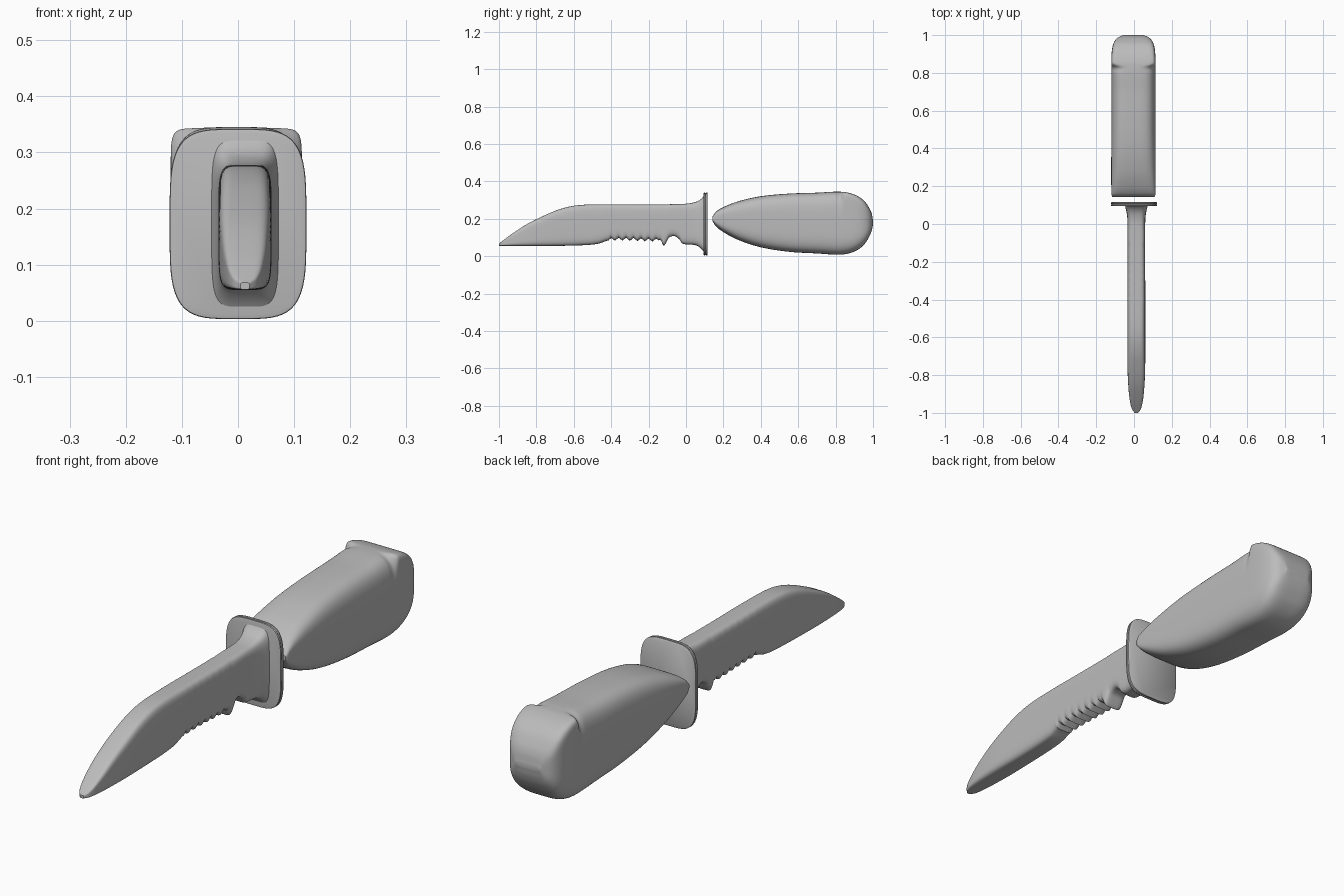
import bpy, bmesh, math

cube = bpy.data.objects.get("Cube")
if cube:
    bpy.data.objects.remove(cube, do_unlink=True)

grey = bpy.data.materials.new("plain grey")
grey.use_nodes = True
colour = (0.5, 0.5, 0.5, 1)
grey.diffuse_color = colour
grey.node_tree.nodes["Principled BSDF"].inputs["Base Color"].default_value = colour


def curve(points):
    """Smooth function through (y, value) points."""
    def slope(i):
        a, b = points[max(i - 1, 0)], points[min(i + 1, len(points) - 1)]
        return (b[1] - a[1]) / (b[0] - a[0])

    def value(y):
        i = 0
        while i < len(points) - 2 and y > points[i + 1][0]:
            i += 1
        (y0, v0), (y1, v1) = points[i], points[i + 1]
        h = y1 - y0
        t = min(max((y - y0) / h, 0), 1)
        s = 1 - t
        return (v0 * s * s * (1 + 2 * t) + v1 * t * t * (3 - 2 * t)
                + h * t * s * (slope(i) * s - slope(i + 1) * t))
    return value


def power(v, n):
    return math.copysign(abs(v) ** (2 / n), v)


def loft(name, stations, sides=64, angle=40):
    """Skin rounded-box sections: (y, centre x, half width, low, high, bottom and top squareness)."""
    bm = bmesh.new()
    rings = []
    for y, cx, half, low, high, n_low, n_high in stations:
        ring = []
        for k in range(sides):
            a = 2 * math.pi * (k + 0.5) / sides
            n = n_high if math.sin(a) > 0 else n_low
            ring.append(bm.verts.new((
                cx + half * power(math.cos(a), n), y,
                (low + high) / 2 + (high - low) / 2 * power(math.sin(a), n))))
        rings.append(ring)
    for r, s in zip(rings, rings[1:]):
        for k in range(sides):
            j = (k + 1) % sides
            bm.faces.new((r[k], r[j], s[j], s[k]))
    bm.faces.new(rings[0])
    bm.faces.new(rings[-1])
    bmesh.ops.recalc_face_normals(bm, faces=bm.faces)
    mesh = bpy.data.meshes.new(name)
    bm.to_mesh(mesh)
    bm.free()
    mesh.materials.append(grey)
    obj = bpy.data.objects.new(name, mesh)
    bpy.context.collection.objects.link(obj)
    bpy.ops.object.select_all(action="DESELECT")
    obj.select_set(True)
    bpy.context.view_layer.objects.active = obj
    bpy.ops.object.shade_smooth_by_angle(angle=math.radians(angle))
    return obj


# Blade with serrations, finger notch and flared root
spine = curve([(-1, .068), (-.93, .12), (-.85, .172), (-.76, .217), (-.68, .25), (-.6, .27),
               (-.5, .277), (-.2, .277), (0, .281), (.05, .29), (.08, .306), (.105, .335)])
edge = curve([(-1, .056), (-.75, .055), (-.55, .059), (-.47, .067), (-.4, .088), (-.16, .084),
              (-.135, .085), (-.12, .056), (-.105, .075), (-.09, .1), (-.06, .107), (-.035, .09),
              (-.02, .068), (.03, .062), (.06, .056), (.085, .036), (.105, .01)])
blade_half = curve([(-1, .008), (-.985, .021), (-.95, .032), (-.88, .041), (-.75, .047),
                    (0, .047), (.05, .05), (.105, .062)])


def teeth(y):
    return .016 * abs((y / .04) % 1 * 2 - 1) - .006 if -.42 < y < -.14 else 0


stations = []
for i in range(222):
    y = -1 + i * .005
    stations.append((y, .0125, blade_half(y), edge(y) + teeth(y), spine(y), 5, 5))
loft("blade", stations)

# Guard plate with a shallow groove round its rim
loft("guard", [(y, 0, .122 - d, .003 + d, .342 - d, 4, 4) for y, d in
               ((.094, .008), (.096, .001), (.101, 0), (.103, .003),
                (.106, .003), (.108, 0), (.113, 0), (.116, .004))])

# Handle: wedge front, swelling grip, square-topped rounded pommel
top = curve([(.143, .215), (.16, .238), (.2, .263), (.28, .294), (.4, .321), (.55, .335),
             (.7, .34), (.83, .345), (.9, .33), (.95, .299), (.98, .258), (.994, .225), (1, .19)])
bottom = curve([(.143, .185), (.16, .16), (.2, .129), (.28, .087), (.4, .048), (.55, .024),
                (.7, .015), (.83, .009), (.9, .025), (.95, .06), (.98, .105), (.994, .14), (1, .17)])
handle_half = curve([(.143, .112), (.16, .117), (.5, .117), (.85, .117), (.92, .114),
                     (.96, .104), (.985, .085), (1, .055)])
squareness = curve([(.143, 5), (.3, 4), (.8, 4), (.835, 4.5), (.85, 12), (.93, 9), (1, 4)])
stations = []
for i in range(121):
    y = .5715 - .4285 * math.cos(math.pi * i / 120)
    stations.append((y, -.003, handle_half(y), bottom(y), top(y), 4, squareness(y)))
loft("handle", stations, sides=72)
